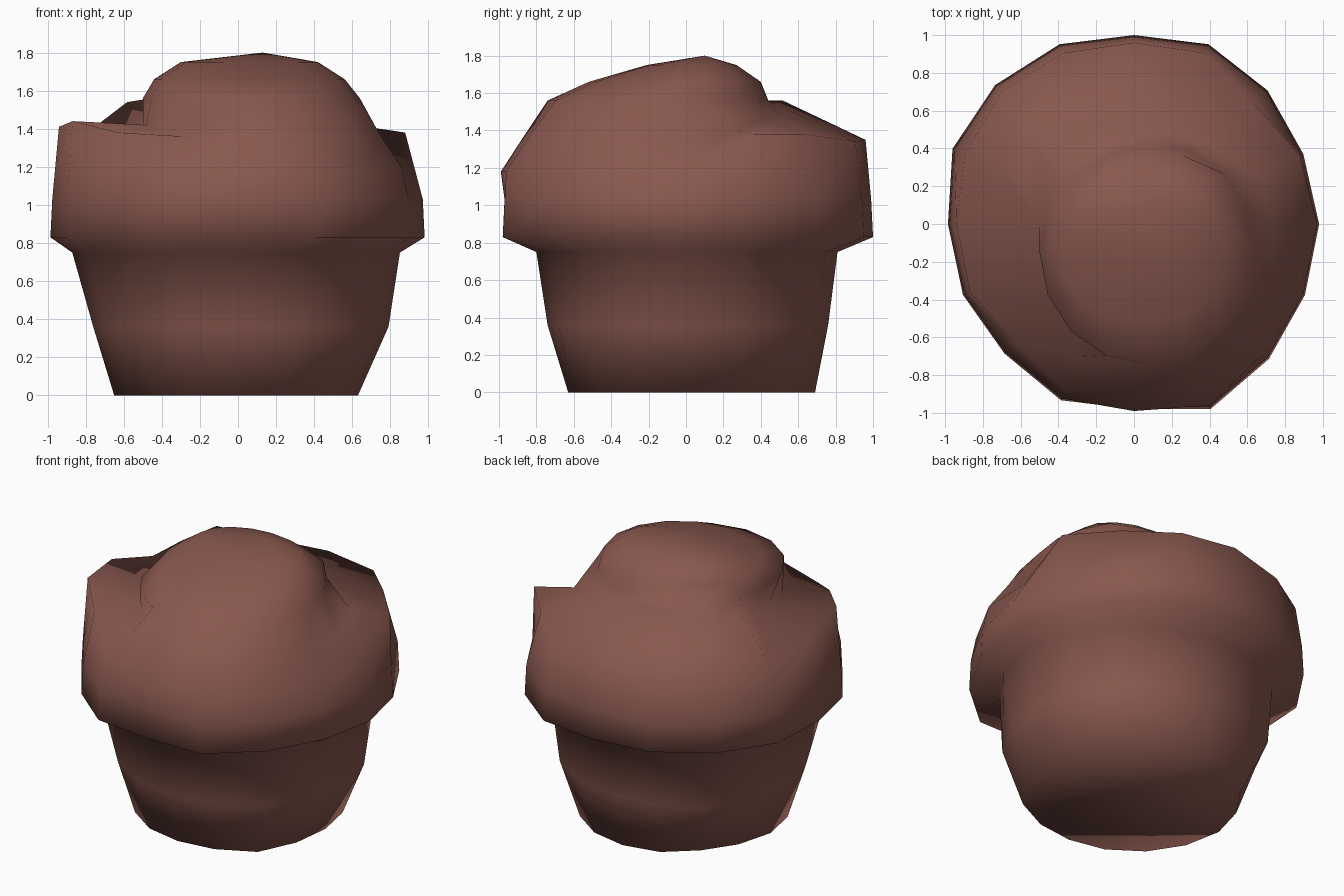
import bpy, bmesh, math

if "Cube" in bpy.data.objects:
    bpy.data.objects.remove(bpy.data.objects["Cube"])

brown = bpy.data.materials.new("baked brown")
brown.diffuse_color = (0.25, 0.098, 0.077, 1)
brown.use_nodes = True
brown.node_tree.nodes["Principled BSDF"].inputs["Base Color"].default_value = brown.diffuse_color
N = 16


def ellipse(z, cx, cy, rx, ry, bumps={}):
    """Ring of N points; bumps maps a column number to a radius factor."""
    pts = []
    for i in range(N):
        a, k = math.tau * i / N, bumps.get(i, 1)
        pts.append((cx + k * rx * math.cos(a), cy + k * ry * math.sin(a), z))
    return pts


def polar(radii, heights):
    return [(r * math.cos(math.tau * i / N), r * math.sin(math.tau * i / N), z)
            for i, (r, z) in enumerate(zip(radii, heights))]


def loft(name, rings, top):
    """Skin the rings, close the bottom and fan to a top point."""
    bm = bmesh.new()
    loops = [[bm.verts.new(p) for p in ring] for ring in rings]
    for a, b in zip(loops, loops[1:]):
        for i in range(N):
            j = (i + 1) % N
            bm.faces.new((a[i], a[j], b[j], b[i]))
    bm.faces.new(loops[0][::-1])
    t = bm.verts.new(top)
    for i in range(N):
        bm.faces.new((loops[-1][i], loops[-1][(i + 1) % N], t))
    bmesh.ops.recalc_face_normals(bm, faces=bm.faces)
    me = bpy.data.meshes.new(name)
    bm.to_mesh(me)
    bm.free()
    for p in me.polygons:
        p.use_smooth = True
    me.materials.append(brown)
    ob = bpy.data.objects.new(name, me)
    bpy.context.collection.objects.link(ob)
    return ob


# Lumpy rim: one value per 22.5 degrees, from +x counter-clockwise
outer = [.98, .97, 1.0, 1.03, 1.0, 1.03, 1.04, 1.04,
         .985, .98, .97, 1.01, .98, 1.06, 1.01, .98]
# Shoulder: high on the side lumps, low in the cracks and under the front dome
shoulder_r = [.87, .95, .90, .98, .96, .98, .99, .97,
              .94, .94, .89, .96, .99, 1.04, .97, .93]
shoulder_z = [1.20, 1.38, 1.38, 1.34, 1.35, 1.30, 1.30, 1.30,
              1.41, 1.44, 1.38, 1.26, 1.18, 1.18, 1.18, 1.20]
# Foot of the dome
foot_r = [.74, .70, .58, .52, .48, .56, .75, .63,
          .5, .52, .60, .76, .86, .90, .86, .80]
foot_z = [1.34, 1.40, 1.45, 1.50, 1.54, 1.56, 1.54, 1.54,
          1.42, 1.42, 1.38, 1.36, 1.38, 1.38, 1.40, 1.38]

# Cup, rim and burst dome as one continuous skin
loft("muffin", [
    ellipse(0.0, -0.01, 0.03, 0.64, 0.66, {6: .96, 7: .97, 13: 1.03, 14: 1.09, 15: 1.03}),
    ellipse(0.36, 0.015, 0.01, 0.775, 0.75, {5: 1.04, 6: 1.08, 7: 1.02, 14: 1.05}),
    ellipse(0.75, -0.01, 0.005, 0.86, 0.805),
    polar(outer, [0.83] * N),
    polar([r * 0.99 for r in outer], [1.03] * N),
    polar(shoulder_r, shoulder_z),
    polar(foot_r, foot_z),
    ellipse(1.56, 0.07, -0.15, 0.57, 0.59),
    ellipse(1.66, 0.06, -0.06, 0.50, 0.46, {2: 1.06}),
    ellipse(1.75, 0.06, 0.03, 0.36, 0.24)], top=(0.13, 0.1, 1.8))
